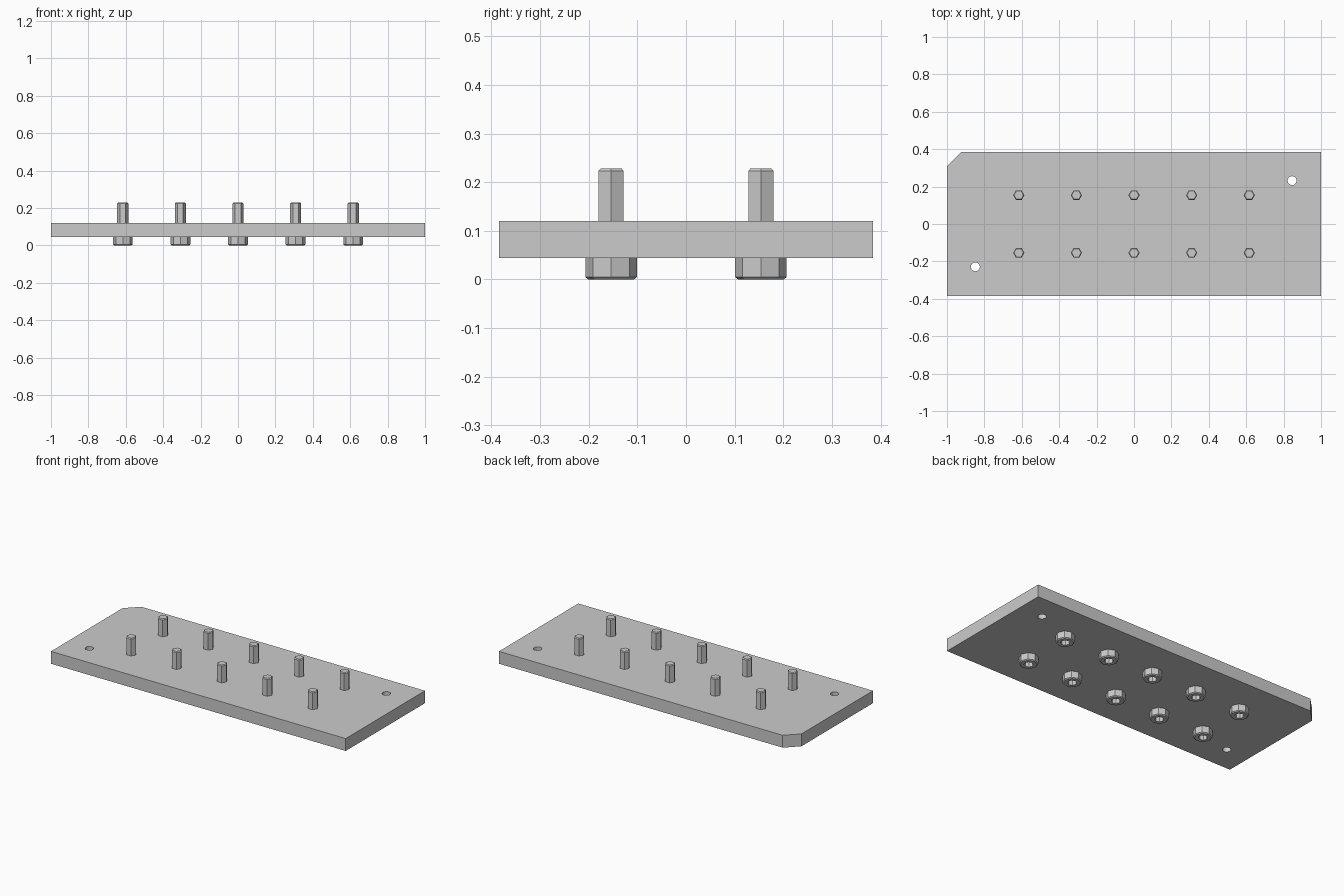
import bpy, bmesh
from math import cos, sin, pi

if "Cube" in bpy.data.objects:
    bpy.data.objects.remove(bpy.data.objects["Cube"])


def ring(bm, x, y, z, r, n, phase=0.0):
    return [bm.verts.new((x + r * cos(phase + 2 * pi * i / n),
                          y + r * sin(phase + 2 * pi * i / n), z)) for i in range(n)]


def lathe(name, x, y, profile, n):
    """Closed n-sided solid from (radius, z) pairs, capped at both ends."""
    bm = bmesh.new()
    rings = [ring(bm, x, y, z, r, n) for r, z in profile]
    for a, b in zip(rings, rings[1:]):
        for i in range(n):
            j = (i + 1) % n
            bm.faces.new((a[i], a[j], b[j], b[i]))
    bm.faces.new(rings[0])
    bm.faces.new(rings[-1])
    return finish(name, bm)


def finish(name, bm):
    bmesh.ops.recalc_face_normals(bm, faces=bm.faces)
    me = bpy.data.meshes.new(name)
    bm.to_mesh(me)
    bm.free()
    ob = bpy.data.objects.new(name, me)
    bpy.context.collection.objects.link(ob)
    return ob


# Base plate with one clipped corner
W, D, Z0, Z1, CUT = 1.0, 0.384, 0.044, 0.12, 0.075
bm = bmesh.new()
outline = [(-W, -D), (W, -D), (W, D), (-W + CUT, D), (-W, D - CUT)]
face = bm.faces.new([bm.verts.new((x, y, Z0)) for x, y in outline])
ext = bmesh.ops.extrude_face_region(bm, geom=[face])
bmesh.ops.translate(bm, vec=(0, 0, Z1 - Z0),
                    verts=[g for g in ext["geom"] if isinstance(g, bmesh.types.BMVert)])
plate = finish("base_plate", bm)

# Two through holes at opposite corners
for k, (x, y) in enumerate([(0.845, 0.232), (-0.848, -0.229)]):
    cutter = lathe(f"hole_cutter_{k}", x, y, [(0.024, 0.0), (0.024, 0.2)], 16)
    cutter.hide_render = True
    cutter.hide_viewport = True
    mod = plate.modifiers.new("hole", 'BOOLEAN')
    mod.operation = 'DIFFERENCE'
    mod.solver = 'EXACT'
    mod.object = cutter

# Bolts: hexagonal shank above, octagonal socket head below
for r, y in enumerate((-0.154, 0.154)):
    for c in range(5):
        x = (c - 2) * 0.308
        lathe(f"bolt_shank_{r}_{c}", x, y,
              [(0.03, Z0), (0.03, 0.223), (0.025, 0.228)], 6)
        lathe(f"bolt_head_{r}_{c}", x, y,
              [(0.053, Z0 + 0.001), (0.053, 0.005), (0.047, 0.0),
               (0.026, 0.0), (0.026, 0.03)], 8)
